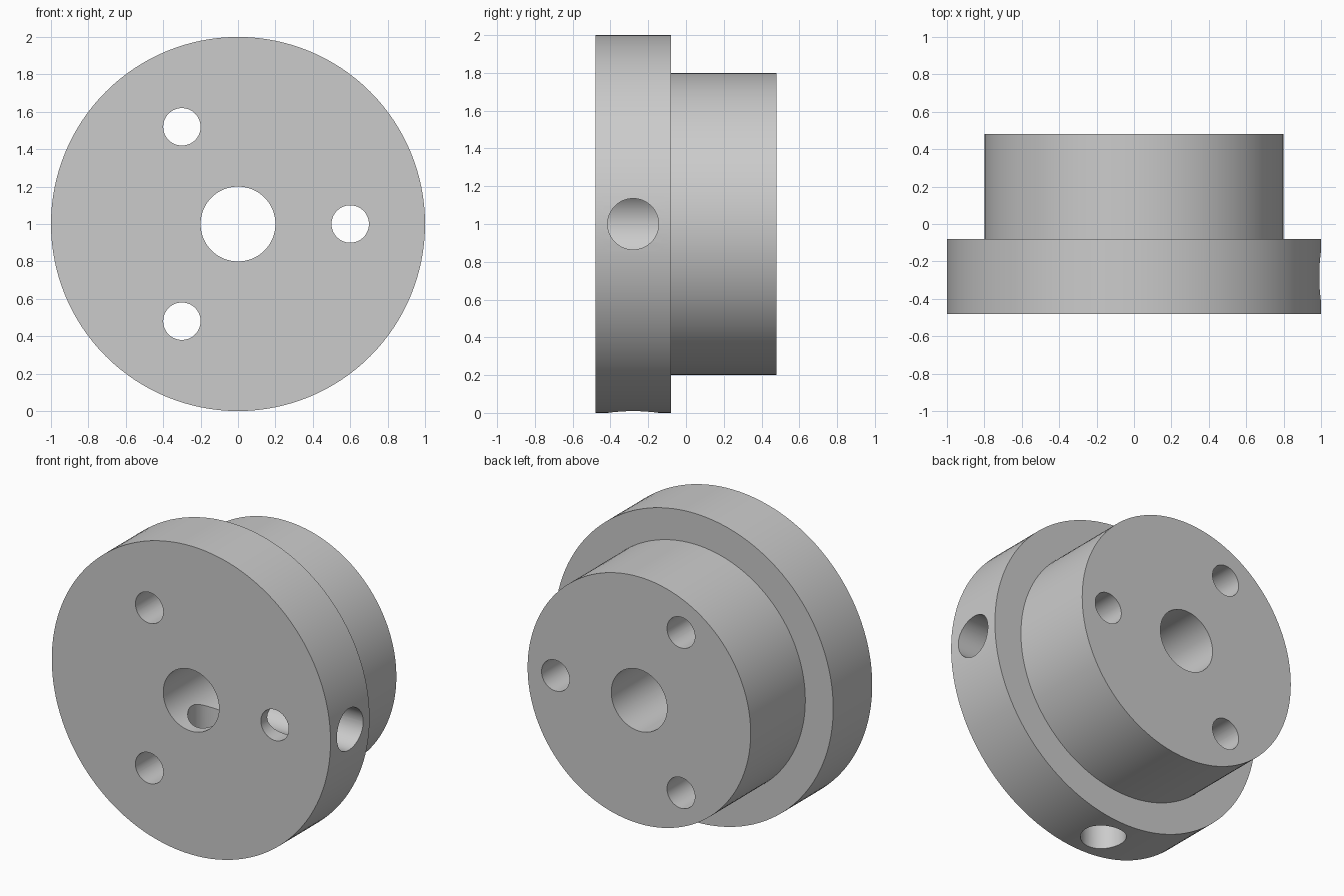
import bpy, bmesh, math
from mathutils import Matrix, Vector

cube = bpy.data.objects.get("Cube")
if cube:
    bpy.data.objects.remove(cube, do_unlink=True)

CENTRE = Vector((0, 0, 1))
FRONT, STEP, BACK = -0.48, -0.08, 0.48
FLANGE_R, BOSS_R, BORE_R = 1.0, 0.8, 0.2
SCREW_R, SCREW_CIRCLE = 0.1, 0.6
SET_R, SET_Y = 0.135, -0.28
SEGMENTS = 128

grey = bpy.data.materials.new("plain grey")
grey.use_nodes = True
colour = (0.6, 0.6, 0.6, 1)
grey.diffuse_color = colour
grey.node_tree.nodes["Principled BSDF"].inputs["Base Color"].default_value = colour


def add_object(name, bm):
    bmesh.ops.recalc_face_normals(bm, faces=bm.faces)
    mesh = bpy.data.meshes.new(name)
    bm.to_mesh(mesh)
    bm.free()
    mesh.materials.append(grey)
    obj = bpy.data.objects.new(name, mesh)
    bpy.context.collection.objects.link(obj)
    return obj


def drill(target, name, start, end, radius):
    """Cut a round hole from start to end."""
    axis = end - start
    turn = axis.to_track_quat('Z', 'Y').to_matrix().to_4x4()
    bm = bmesh.new()
    bmesh.ops.create_cone(bm, cap_ends=True, segments=64, radius1=radius,
                          radius2=radius, depth=axis.length,
                          matrix=Matrix.Translation((start + end) / 2) @ turn)
    cutter = add_object(name, bm)
    cutter.hide_render = True
    mod = target.modifiers.new(name, 'BOOLEAN')
    mod.operation, mod.solver, mod.object = 'DIFFERENCE', 'EXACT', cutter
    bpy.context.view_layer.objects.active = target
    bpy.ops.object.modifier_apply(modifier=name)
    bpy.data.objects.remove(cutter, do_unlink=True)


# Stepped hub with its centre bore, turned from a closed profile
profile = [(BORE_R, FRONT), (FLANGE_R, FRONT), (FLANGE_R, STEP),
           (BOSS_R, STEP), (BOSS_R, BACK), (BORE_R, BACK)]
bm = bmesh.new()
rings = []
for i in range(SEGMENTS):
    a = math.tau * i / SEGMENTS
    rings.append([bm.verts.new(CENTRE + Vector((r * math.cos(a), y, r * math.sin(a))))
                  for r, y in profile])
for i, ring in enumerate(rings):
    after = rings[(i + 1) % SEGMENTS]
    for j in range(len(profile)):
        k = (j + 1) % len(profile)
        bm.faces.new((ring[j], ring[k], after[k], after[j]))
hub = add_object("flanged_hub", bm)

# Three screw holes through flange and boss
for i in range(3):
    a = math.tau * i / 3
    spot = CENTRE + SCREW_CIRCLE * Vector((math.cos(a), 0, math.sin(a)))
    drill(hub, "screw_hole", spot - Vector((0, 1, 0)), spot + Vector((0, 1, 0)), SCREW_R)

# Two set screw holes from the rim into the bore, left and bottom
for direction in (Vector((1, 0, 0)), Vector((0, 0, -1))):
    middle = CENTRE + Vector((0, SET_Y, 0))
    drill(hub, "set_screw_hole", middle + direction * 0.1, middle + direction * 1.2, SET_R)

# Smooth round walls with crisp edges
bpy.ops.object.select_all(action='DESELECT')
hub.select_set(True)
bpy.context.view_layer.objects.active = hub
bpy.ops.object.shade_smooth_by_angle(angle=math.radians(30))
